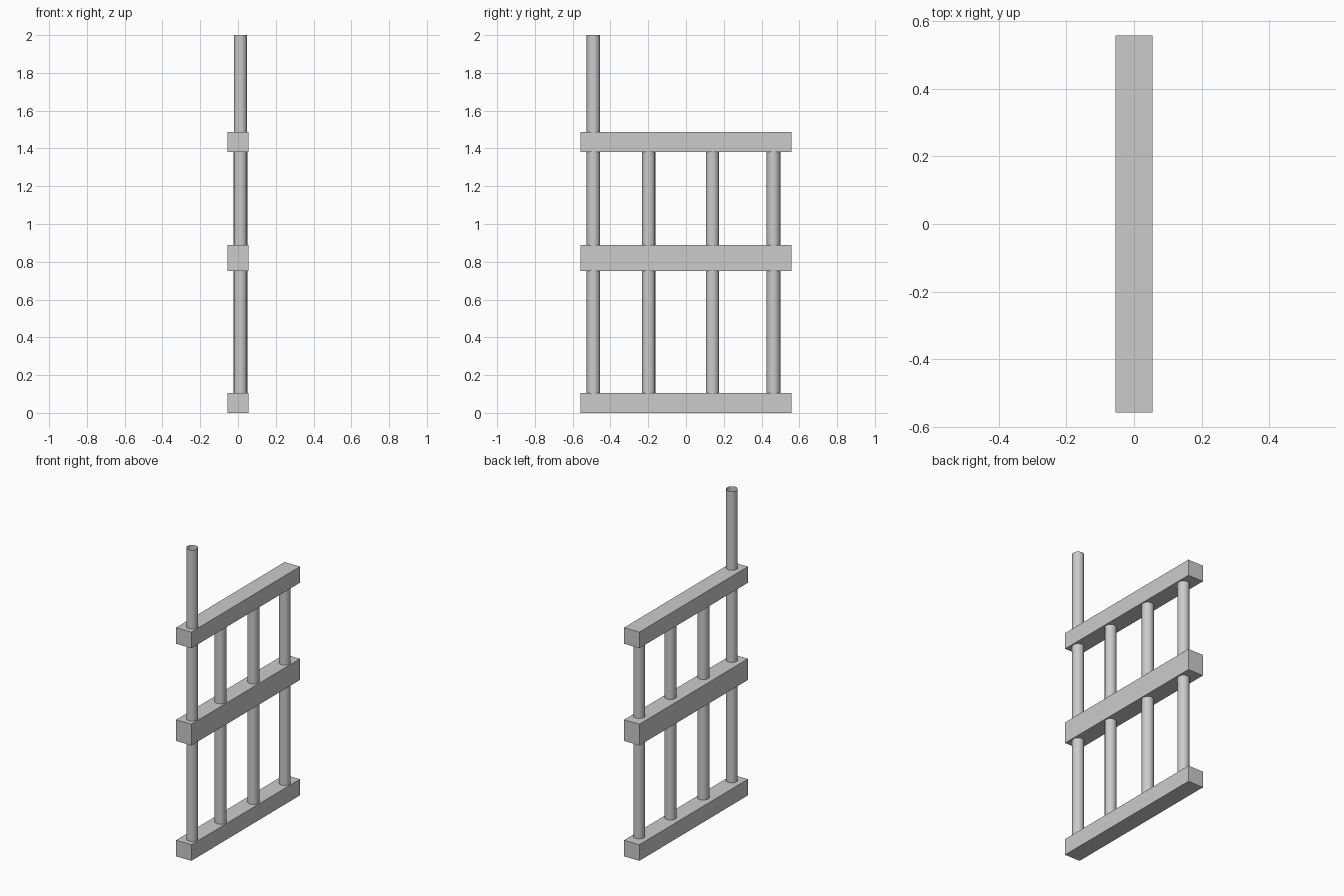
import bpy
import math

cube = bpy.data.objects.get("Cube")
if cube:
    bpy.data.objects.remove(cube, do_unlink=True)

grey = bpy.data.materials.new("plain_grey")
grey.use_nodes = True
colour = (0.6, 0.6, 0.6, 1)
grey.diffuse_color = colour
grey.node_tree.nodes["Principled BSDF"].inputs["Base Color"].default_value = colour


def rail(name, bottom, top):
    """Square beam running the full length of the fence."""
    bpy.ops.mesh.primitive_cube_add(size=1, location=(0, 0, (bottom + top) / 2))
    obj = bpy.context.object
    obj.name = name
    obj.scale = (0.11, 1.115, top - bottom)
    bpy.ops.object.transform_apply(location=False, rotation=False, scale=True)
    obj.data.materials.append(grey)


def post(name, y, top, turn):
    """Open-ended round tube standing in the bottom rail."""
    bottom = 0.05
    bpy.ops.mesh.primitive_cylinder_add(
        vertices=10, radius=0.036, depth=top - bottom, end_fill_type="NOTHING",
        location=(0.013, y, (bottom + top) / 2), rotation=(0, 0, math.radians(turn)))
    obj = bpy.context.object
    obj.name = name
    obj.data.materials.append(grey)
    bpy.ops.object.shade_smooth_by_angle(angle=math.radians(40))


# Horizontal rails
rail("bottom_rail", 0, 0.105)
rail("middle_rail", 0.75, 0.888)
rail("top_rail", 1.382, 1.487)

# Upright posts, the front one rising above the top rail
post("front_post", -0.49, 2.0, 0)
post("second_post", -0.197, 1.43, 10)
post("third_post", 0.14, 1.43, 20)
post("back_post", 0.463, 1.43, 0)
